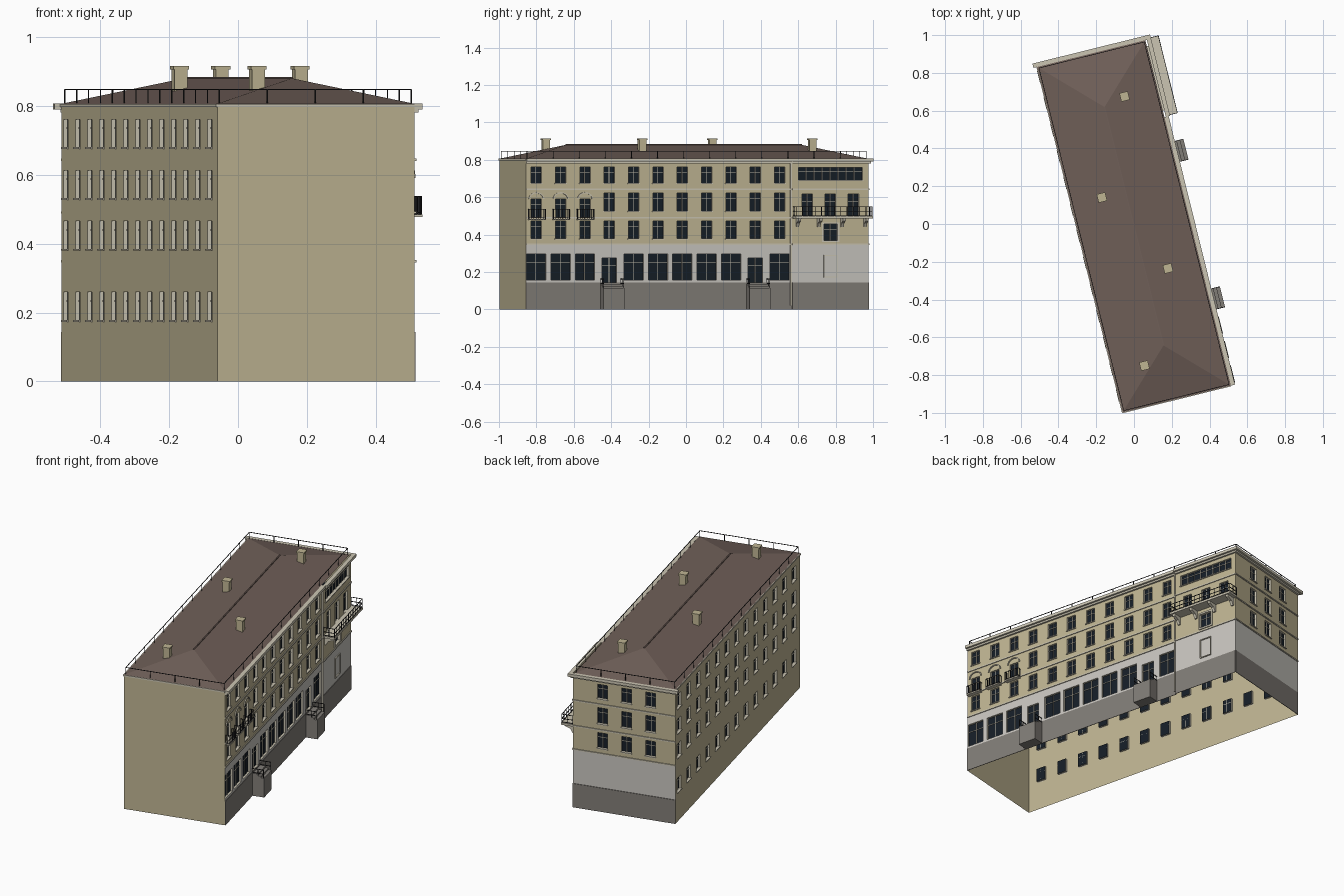
import bpy, bmesh, math
from mathutils import Matrix, Vector

if "Cube" in bpy.data.objects:
    bpy.data.objects.remove(bpy.data.objects["Cube"])

W, L, EAVE, BAY = 0.295, 0.942, 0.805, 0.522   # half width, half length, eaves height, bay start
PLACE = Matrix.Translation((0, -0.012, 0)) @ Matrix.Rotation(math.radians(13.9), 4, 'Z')

COL = dict(plaster=(.52, .46, .29), stone=(.58, .56, .52), plinth=(.22, .205, .185),
           roof=(.16, .115, .098), glass=(.008, .013, .02), trim=(.60, .56, .45), metal=(.015, .015, .017))
parts = {}


def bm_of(name, col):
    return parts.setdefault(name, (bmesh.new(), col))[0]


# facade frames: (along, outward, up) -> building coordinates
def east(u, d, z): return Vector((W + d, u, z))
def west(u, d, z): return Vector((-W - d, u, z))
def north(u, d, z): return Vector((u, L + d, z))
def south(u, d, z): return Vector((u, -L - d, z))
def plain(u, d, z): return Vector((u, d, z))


def quad(part, pts, n):
    bm = bm_of(*part)
    f = bm.faces.new([bm.verts.new(p) for p in pts])
    f.normal_update()
    if f.normal.dot(n) < 0:
        f.normal_flip()


def prism(part, f, prof, vec):
    bm = bm_of(*part)
    a = [bm.verts.new(f(*p)) for p in prof]
    b = [bm.verts.new(f(*(Vector(p) + Vector(vec)))) for p in prof]
    fs = [bm.faces.new(a), bm.faces.new(b[::-1])]
    for i in range(len(a)):
        j = (i + 1) % len(a)
        fs.append(bm.faces.new((a[j], a[i], b[i], b[j])))
    bmesh.ops.recalc_face_normals(bm, faces=fs)


def box(part, f, u0, u1, d0, d1, z0, z1):
    prism(part, f, [(u0, d0, z0), (u1, d0, z0), (u1, d1, z0), (u0, d1, z0)], (0, 0, z1 - z0))


def bar(part, p, q, t):
    v = q - p
    m = Matrix.Translation((p + q) / 2) @ v.to_track_quat('Z', 'Y').to_matrix().to_4x4()
    bmesh.ops.create_cube(bm_of(*part), size=1, matrix=m @ Matrix.Diagonal((t, t, v.length, 1)))


def railing(part, f, path, z0, z1, gap, t=.003, levels=(1, .5)):
    for a, b in zip(path, path[1:]):
        p, q = f(*a, 0), f(*b, 0)
        n = max(1, round((q - p).length / gap))
        for i in range(n + 1):
            c = p.lerp(q, i / n)
            bar(part, c + Vector((0, 0, z0)), c + Vector((0, 0, z1)), t)
        for k in levels:
            h = Vector((0, 0, z0 + (z1 - z0) * k))
            bar(part, p + h, q + h, t)


def wall(f, u0, u1, bands, holes, d=0.0):
    out = f(0, 1, 0) - f(0, 0, 0)
    us = sorted({u0, u1, *(h[0] for h in holes), *(h[1] for h in holes)})
    zs = sorted({*(b[0] for b in bands), *(b[1] for b in bands), *(h[2] for h in holes), *(h[3] for h in holes)})
    for a, b in zip(us, us[1:]):
        for lo, hi in zip(zs, zs[1:]):
            u, z = (a + b) / 2, (lo + hi) / 2
            if any(h[0] < u < h[1] and h[2] < z < h[3] for h in holes):
                continue
            part = next(k[2] for k in bands if k[0] < z < k[1])
            quad(part, [f(a, d, lo), f(b, d, lo), f(b, d, hi), f(a, d, hi)], out)


def window(f, h, d=0.0, cols=2, transom=.68, depth=.012, sill=True):
    a, b, lo, hi = h
    ring = [(a, lo), (b, lo), (b, hi), (a, hi)]
    mid = f((a + b) / 2, d, (lo + hi) / 2)
    for (p, q), (r, s) in zip(ring, ring[1:] + ring[:1]):      # reveals
        pts = [f(p, d, q), f(r, d, s), f(r, d - depth, s), f(p, d - depth, q)]
        quad(("window_reveals", "trim"), pts, mid - (pts[0] + pts[1]) / 2)
    quad(("window_glass", "glass"), [f(p, d - depth, q) for p, q in ring], f(0, 1, 0) - f(0, 0, 0))
    fr = ("window_bars", "trim")
    for i in range(1, cols):
        u = a + (b - a) * i / cols
        box(fr, f, u - .0015, u + .0015, d - depth, d - depth + .004, lo, hi)
    if transom:
        z = lo + (hi - lo) * transom
        box(fr, f, a, b, d - depth, d - depth + .003, z - .0015, z + .0015)
    if sill:
        box(("window_sills", "trim"), f, a - .004, b + .004, d, d + .006, lo - .005, lo)


def at(u, w, z0, z1): return (u - w / 2, u + w / 2, z0, z1)


PLASTER, STONE, PLINTH = ("plaster_walls", "plaster"), ("ground_floor_walls", "stone"), ("plinth", "plinth")
METAL, TRIM = ("balcony_railings", "metal"), ("mouldings", "trim")
STREET = [(0, .145, PLINTH), (.145, .347, STONE), (.347, EAVE, PLASTER)]
BLANK = [(0, EAVE, PLASTER)]
ROWS = [(.38, .472), (.527, .622), (.677, .762)]

# street facade, eleven bays with two doors and three small balconies
cols = [-.885 + .1341 * i for i in range(11)]
holes = []
for i, u in enumerate(cols):
    door = i in (3, 9)
    hs = [at(u, .08, .145, .275) if door else at(u, .107, .157, .297)]
    hs += [at(u, .058, *r) for r in ROWS]
    if i < 3:
        hs[2] = at(u, .058, .493, .59)
    for k, h in enumerate(hs):
        window(east, h, sill=k > 0 and not (i < 3 and k == 2))
    holes += hs
    if i < 3:
        arc = [(math.cos(math.pi * j / 10), math.sin(math.pi * j / 10)) for j in range(11)]
        prism(TRIM, east, [(u + .043 * c, 0, .59 + .037 * s) for c, s in arc] +
              [(u + .037 * c, 0, .59 + .031 * s) for c, s in arc[::-1]], (0, .006, 0))
        box(("small_balcony_slabs", "trim"), east, u - .046, u + .046, 0, .026, .478, .485)
        railing(METAL, east, [(u - .045, 0), (u - .045, .024), (u + .045, .024), (u + .045, 0)],
                .485, .537, .013, .0025, (1, .1))
    if door:   # entrance porch with steps and handrail
        c = u + .008
        for j in range(3):
            box(("entrance_steps", "plinth"), east, c - .057, c + .057, 0, .07 - .018 * j, 0 if j == 0 else .105 + .01 * j,
                .115 + .01 * j)
        for s in (-1, 1):
            railing(("entrance_handrails", "metal"), east, [(c + .055 * s, 0), (c + .055 * s, .066)], .115, .163, .035)
wall(east, -L, BAY, STREET, holes)

# projecting corner bay
D, C = .008, .733
bay = [at(C - .127, .058, .50, .617), at(C, .058, .50, .617), at(C + .127, .058, .50, .617), at(C, .075, .37, .456)]
for h in bay:
    window(east, h, D, sill=False)
ribbon = (.557, .909, .692, .758)
window(east, ribbon, D, cols=8, transom=.7)
wall(east, BAY, L, STREET, bay + [ribbon], D)
for lo, hi, part in STREET:
    quad(part, [east(BAY, 0, lo), east(BAY, D, lo), east(BAY, D, hi), east(BAY, 0, hi)], Vector((0, -1, 0)))


def surround(f, h, d, t):
    a, b, lo, hi = h
    for k in ((a - t, a, lo - t, hi + t), (b, b + t, lo - t, hi + t), (a, b, lo - t, lo), (a, b, hi, hi + t)):
        box(TRIM, f, k[0], k[1], d, d + .006, k[2], k[3])


surround(east, bay[3], D, .01)
surround(east, at(C, .066, .177, .287), D, .005)

# long balcony with brackets
box(("balcony_slab", "trim"), east, BAY + .004, .95, D, .074, .487, .499)
railing(METAL, east, [(BAY + .006, D), (BAY + .006, .072), (.948, .072), (.948, D)], .499, .55, .035, .003, (1, .5, .1))
for u in (.55, .668, .796, .922):
    prism(("balcony_brackets", "trim"), east, [(u - .008, D, .487), (u - .008, .066, .487), (u - .008, .062, .473),
          (u - .008, .03, .463), (u - .008, D + .008, .44), (u - .008, D, .44)], (.016, 0, 0))
bar(("downpipe", "trim"), east(BAY - .006, .006, .02), east(BAY - .006, .006, .79), .007)

# north end, three window columns
holes = [at(u, .058, *r) for u in (.132, -.008, -.149) for r in ROWS]
for h in holes:
    window(north, h)
wall(north, -W, W + D, STREET, holes)

# courtyard facade, thirteen window columns
holes = [at(-.85 + .1449 * i, .058, *r) for i in range(13)
         for r in ((.178, .259), (.385, .465), (.532, .613), (.68, .761))]
for h in holes:
    window(west, h)
wall(west, -L, L, BLANK, holes)
wall(south, -W, W, BLANK, [])

# plinth lip, string courses and cornice on the two street sides
for f, a, b, d in ((east, -L, BAY, 0), (east, BAY, L, D), (north, -W, W + D, 0)):
    box(PLINTH, f, a, b, d, d + .003, 0, .143)
    for z in (.345, .487, .64):
        box(TRIM, f, a, b, d, d + .005, z, z + .007)
    e = 0 if b == BAY else .022
    s = .02 if f is north else 0
    box(("cornice", "trim"), f, a, b + e / 2, d, d + .011, .78, .79)
    box(("cornice", "trim"), f, a - s, b + e, d, d + .023, .79, .807)
box(("eaves_edge", "trim"), west, -L, L, 0, .004, .797, .806)
box(("eaves_edge", "trim"), south, -W, W, 0, .004, .797, .806)

# hipped roof, ridge cap and guard rail
R = ("hipped_roof", "roof")
e = [Vector((x, y, EAVE + .001)) for x, y in ((-W, -L), (W, -L), (W, L), (-W, L))]
r0, r1 = Vector((0, -.65, .88)), Vector((0, .65, .88))
for pts in ((e[0], e[1], r0), (e[1], e[2], r1, r0), (e[2], e[3], r1), (e[3], e[0], r0, r1)):
    quad(R, pts, Vector((0, 0, 1)))
bar(("ridge_cap", "roof"), r0, r1, .007)
x, y = W - .008, L - .008
railing(("roof_railing", "metal"), plain, [(-x, -y), (x, -y), (x, y), (-x, y), (-x, -y)], .804, .847, .143, .003, (1,))

# chimneys
for px, py in ((-.05, .675), (-.17, .14), (.18, -.235), (.055, -.75)):
    c = PLACE.inverted() @ Vector((px, py, 0))
    for w, lo, hi in ((.019, .815, .906), (.023, .906, .915)):
        box(("chimneys", "plaster"), plain, c.x - w, c.x + w, c.y - w, c.y + w, lo, hi)

# turn every part into an object
mats = {}
for k, c in COL.items():
    mats[k] = bpy.data.materials.new(k)
    mats[k].diffuse_color = (*c, 1)
for name, (bm, col) in parts.items():
    bmesh.ops.remove_doubles(bm, verts=bm.verts, dist=1e-5) if name.endswith("walls") or name == "hipped_roof" else None
    bm.transform(PLACE)
    me = bpy.data.meshes.new(name)
    bm.to_mesh(me)
    bm.free()
    me.materials.append(mats[col])
    bpy.context.collection.objects.link(bpy.data.objects.new(name, me))

for m in bpy.data.materials:
    if m.users and not m.is_grease_pencil:
        m.use_nodes = True
        m.node_tree.nodes["Principled BSDF"].inputs["Base Color"].default_value = m.diffuse_color
